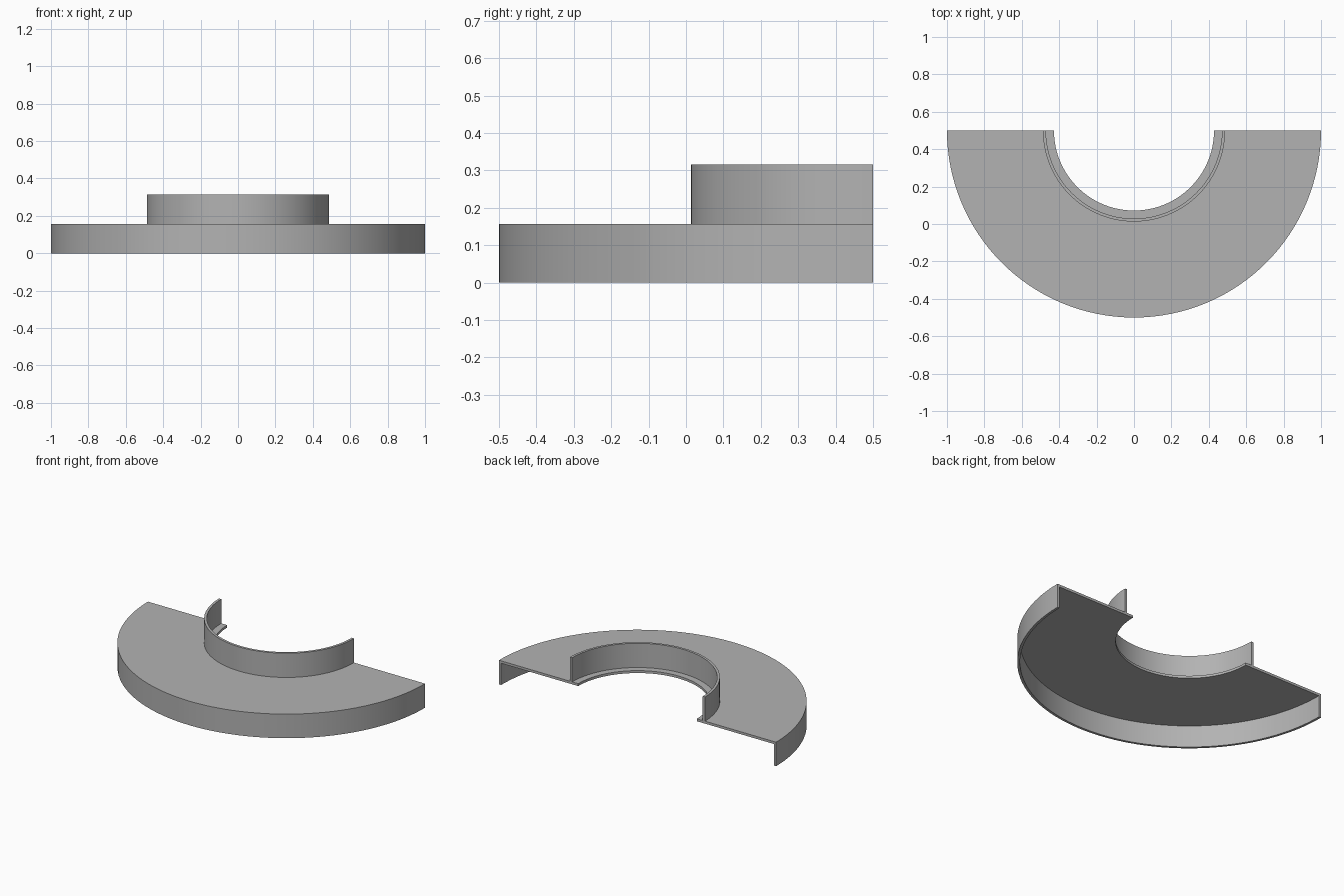
import bpy, bmesh
from math import pi, cos, sin, radians

cube = bpy.data.objects.get("Cube")
if cube:
    bpy.data.objects.remove(cube, do_unlink=True)

# Main dimensions
OUTER, COLLAR, BORE = 1.0, 0.487, 0.428
DECK, TOP, WALL = 0.157, 0.315, 0.016
CENTRE_Y, SEGMENTS = 0.5, 64

grey = bpy.data.materials.new("plain grey")
grey.use_nodes = True
colour = (0.45, 0.45, 0.45, 1)
grey.diffuse_color = colour
grey.node_tree.nodes["Principled BSDF"].inputs["Base Color"].default_value = colour

# Cross-section (radius, height): outer skirt, flat deck, raised collar, inner lip
profile = [
    (OUTER, 0), (OUTER, DECK),
    (COLLAR, DECK), (COLLAR, TOP), (COLLAR - WALL, TOP), (COLLAR - WALL, DECK),
    (BORE, DECK), (BORE, DECK - WALL),
    (OUTER - WALL, DECK - WALL), (OUTER - WALL, 0),
]


def half_revolve(name, section, material):
    """Sweep a closed section through the front half turn and cap both ends."""
    bm = bmesh.new()
    rings = []
    for i in range(SEGMENTS + 1):
        a = pi + pi * i / SEGMENTS
        rings.append([bm.verts.new((r * cos(a), CENTRE_Y + r * sin(a), z))
                      for r, z in section])
    n = len(section)
    for a, b in zip(rings, rings[1:]):
        for j in range(n):
            k = (j + 1) % n
            bm.faces.new((a[j], a[k], b[k], b[j]))
    bm.faces.new(rings[0])
    bm.faces.new(rings[-1][::-1])
    bmesh.ops.recalc_face_normals(bm, faces=bm.faces)
    mesh = bpy.data.meshes.new(name)
    bm.to_mesh(mesh)
    bm.free()
    mesh.materials.append(material)
    obj = bpy.data.objects.new(name, mesh)
    bpy.context.collection.objects.link(obj)
    return obj


ring = half_revolve("flanged_half_ring", profile, grey)

# Smooth the curved walls, keep the corners sharp
bpy.ops.object.select_all(action='DESELECT')
ring.select_set(True)
bpy.context.view_layer.objects.active = ring
bpy.ops.object.shade_smooth_by_angle(angle=radians(30))
